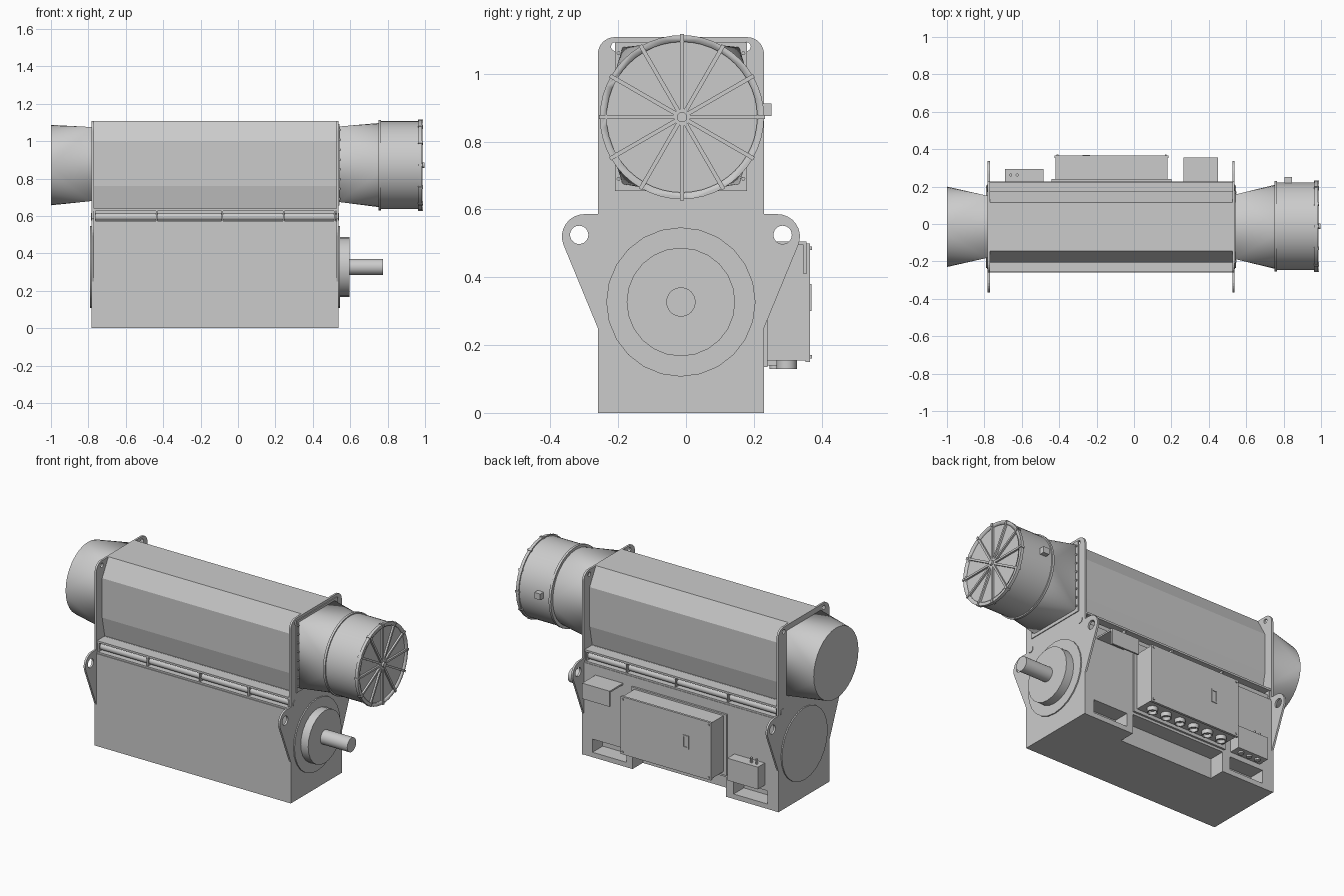
import bpy, bmesh, math
from mathutils import Matrix, Vector

if "Cube" in bpy.data.objects:
    bpy.data.objects.remove(bpy.data.objects["Cube"])

CY = -0.015          # machine centre line in y
FZ = 0.872           # height of fan axis


def finish(name, bm, smooth=False):
    bmesh.ops.recalc_face_normals(bm, faces=bm.faces)
    me = bpy.data.meshes.new(name)
    bm.to_mesh(me)
    bm.free()
    ob = bpy.data.objects.new(name, me)
    bpy.context.collection.objects.link(ob)
    if smooth:
        bpy.ops.object.select_all(action='DESELECT')
        ob.select_set(True)
        bpy.context.view_layer.objects.active = ob
        bpy.ops.object.shade_smooth_by_angle(angle=math.radians(30))
    return ob


def box(name, x, y, z):
    bm = bmesh.new()
    c = [(a[0] + a[1]) / 2 for a in (x, y, z)]
    s = [a[1] - a[0] for a in (x, y, z)]
    bmesh.ops.create_cube(bm, size=1, matrix=Matrix.Translation(c) @ Matrix.Diagonal((*s, 1)))
    return finish(name, bm)


def cyl(name, center, r, a, b, axis='X', n=32, smooth=True):
    """Cylinder from a to b along an axis; center gives the other two coordinates."""
    bm = bmesh.new()
    mid = (a + b) / 2
    loc, rot = ((mid, *center), Matrix.Rotation(math.pi / 2, 4, 'Y')) if axis == 'X' else ((*center, mid), Matrix())
    bmesh.ops.create_cone(bm, cap_ends=True, segments=n, radius1=r, radius2=r, depth=b - a,
                          matrix=Matrix.Translation(loc) @ rot)
    return finish(name, bm, smooth)


def prism(name, pts, x0, x1):
    """Closed (y, z) profile extruded along x."""
    bm = bmesh.new()
    f = bm.faces.new([bm.verts.new((x0, y, z)) for y, z in pts])
    g = bmesh.ops.extrude_face_region(bm, geom=[f])
    bmesh.ops.translate(bm, vec=(x1 - x0, 0, 0), verts=[v for v in g['geom'] if isinstance(v, bmesh.types.BMVert)])
    return finish(name, bm)


def arc(cy, cz, r, a0, a1, n=8):
    return [(cy + r * math.cos(math.radians(a0 + (a1 - a0) * i / n)),
             cz + r * math.sin(math.radians(a0 + (a1 - a0) * i / n))) for i in range(n + 1)]


def square_to_round(name, x_sq, x_rd, hy, z0, z1, r):
    """Duct with a rectangular end and a round end."""
    bm = bmesh.new()
    sq, rd = [], []
    for q, (sy, sz) in enumerate([(1, 1), (-1, 1), (-1, -1), (1, -1)]):
        for y, z in arc(CY, FZ, r, q * 90, q * 90 + 90, 8):
            rd.append(bm.verts.new((x_rd, y, z)))
            sq.append(bm.verts.new((x_sq, CY + sy * hy, z1 if sz > 0 else z0)))
    n = len(sq)
    for i in range(n):
        j = (i + 1) % n
        bm.faces.new((sq[i], sq[j], rd[j], rd[i]))
    bm.faces.new(rd)
    bmesh.ops.remove_doubles(bm, verts=bm.verts, dist=1e-5)
    return finish(name, bm, True)


def cut(ob, cutter):
    m = ob.modifiers.new("cut", 'BOOLEAN')
    m.operation, m.object, m.solver = 'DIFFERENCE', cutter, 'EXACT'
    bpy.context.view_layer.objects.active = ob
    bpy.ops.object.modifier_apply(modifier=m.name)
    bpy.data.objects.remove(cutter)


# Motor housing with recessed middle of the rear base and two foot pockets
body = box("motor_housing", (-0.775, 0.53), (-0.26, 0.228), (0, 0.562))
cut(body, box("cutter", (-0.43, 0.2), (0.13, 0.4), (-0.1, 0.12)))
for x in ((-0.71, -0.48), (0.24, 0.47)):
    cut(body, box("cutter", x, (0.13, 0.4), (0.03, 0.11)))

# End plates with lifting ears
half = [(0.245, 0), (0.245, 0.25)] + arc(0.285, 0.52, 0.066, -22, 90) + [(0.245, 0.586)] \
    + arc(0.195, 1.058, 0.05, 0, 90)
outline = [(CY + y, z) for y, z in half] + [(CY - y, z) for y, z in reversed(half)]
for name, x0 in (("rear_end_plate", -0.783), ("drive_end_plate", 0.526)):
    plate = prism(name, outline, x0, x0 + 0.012)
    for s in (-1, 1):
        for y, z, r in ((0.3, 0.525, 0.027), (0.193, 1.08, 0.013)):
            cut(plate, cyl("cutter", (CY + s * y, z), r, x0 - 0.1, x0 + 0.1, n=24, smooth=False))

# Cooler casing above the motor
side = [(0.165, 0.635), (0.19, 0.76), (0.19, 1.0), (0.13, 1.108)]
prism("cooler_casing", [(CY + y, z) for y, z in side] + [(CY - y, z) for y, z in reversed(side)], -0.773, 0.528)

# Joint between motor and cooler: flanges, core, clamp rods and ribs
box("joint_core", (-0.773, 0.528), (CY - 0.17, CY + 0.17), (0.56, 0.64))
for i, z in enumerate((0.56, 0.627)):
    box(f"joint_flange_{i}", (-0.773, 0.528), (CY - 0.24, CY + 0.24), (z, z + 0.012))
for s in (-1, 1):
    cyl(f"joint_rod_{s}", (CY + s * 0.206, 0.595), 0.02, -0.786, 0.541, n=20)
    for i, x in enumerate((-0.765, -0.435, -0.083, 0.245, 0.518)):
        y = sorted((CY + s * 0.16, CY + s * 0.236))
        box(f"joint_rib_{s}_{i}", (x - 0.004, x + 0.004), y, (0.565, 0.632))

# Shaft, bearing covers
cyl("bearing_cover_drive", (CY, 0.327), 0.22, 0.53, 0.545, n=24)
cyl("bearing_boss", (CY, 0.327), 0.16, 0.54, 0.595, n=24)
cyl("shaft", (CY, 0.327), 0.043, 0.59, 0.776, n=32)
cyl("bearing_cover_rear", (CY, 0.327), 0.22, -0.79, -0.775, n=24)

# Air ducts with bolted flange
square_to_round("outlet_hood", -0.78, -1.0, 0.165, 0.68, 1.075, 0.215)
square_to_round("fan_duct", 0.538, 0.755, 0.172, 0.675, 1.078, 0.225)
box("duct_flange", (0.536, 0.543), (CY - 0.195, CY + 0.195), (0.655, 1.092))
for i in range(8):
    z = 0.69 + i * 0.053
    for s in (-1, 1):
        cyl(f"flange_bolt_{s}_{i}", (CY + s * 0.184, z), 0.006, 0.54, 0.549, n=6)

# Fan drum with rims, spokes and hub
F = (-0.012, FZ)
cyl("fan_drum", F, 0.235, 0.75, 0.975, n=48)
drum_rim = [(0.75, 0.764), (0.966, 0.984)]
for i, (a, b) in enumerate(drum_rim):
    rim = cyl(f"fan_rim_{i}", F, 0.242, a, b, n=48)
    cut(rim, cyl("cutter", F, 0.222, a - 0.05, b + 0.05, n=48))
cyl("fan_hub", F, 0.015, 0.97, 0.998, n=20)
for i in range(12):
    rot = Matrix.Rotation(i * math.pi / 6, 4, 'X')
    base = Matrix.Translation((0, *F)) @ rot
    for name, x, z in (("spoke", (0.97, 0.986), (0.01, 0.236)),
                       ("rim_clip", (0.962, 0.989), (0.225, 0.245))):
        ob = box(f"fan_{name}_{i}", x, (-0.006, 0.006), z)
        ob.data.transform(base)
box("fan_terminal", (0.805, 0.845), (0.2, 0.252), (0.875, 0.912))

# Main terminal box on the back: mounting plate, case, lid, latch, cable glands
box("terminal_mount", (-0.44, 0.2), (0.225, 0.24), (0.135, 0.505))
box("terminal_case", (-0.42, 0.18), (0.23, 0.355), (0.155, 0.495))
box("terminal_lid", (-0.424, 0.184), (0.352, 0.366), (0.15, 0.5))
latch = box("terminal_latch", (-0.275, -0.235), (0.36, 0.37), (0.3, 0.38))
cut(latch, box("cutter", (-0.267, -0.243), (0.364, 0.4), (0.31, 0.37)))
for x in (-0.41, 0.17):
    for z in (0.165, 0.485):
        box(f"lid_screw_{x}_{z}", (x - 0.005, x + 0.005), (0.36, 0.371), (z - 0.005, z + 0.005))
for i in range(6):
    g = cyl(f"cable_gland_{i}", (-0.36 + i * 0.096, 0.297), 0.03, 0.13, 0.16, 'Z', 24)
    cut(g, cyl("cutter", (-0.36 + i * 0.096, 0.297), 0.023, 0.1, 0.15, 'Z', 24))

# Small auxiliary box with pipes on top and glands below
box("auxiliary_box", (-0.69, -0.485), (0.225, 0.295), (0.14, 0.275))
for i, x in enumerate((-0.66, -0.625)):
    cyl(f"auxiliary_pipe_{i}", (x, 0.262), 0.008, 0.27, 0.305, 'Z', 12)
for i in range(3):
    cyl(f"auxiliary_gland_{i}", (-0.645 + i * 0.057, 0.262), 0.016, 0.13, 0.145, 'Z', 16)

# Folded guard hood near the drive end, open below
prism("guard_hood", [(0.225, 0.505), (0.225, 0.495), (0.346, 0.495), (0.346, 0.41),
                     (0.356, 0.41), (0.356, 0.505)], 0.265, 0.45)
